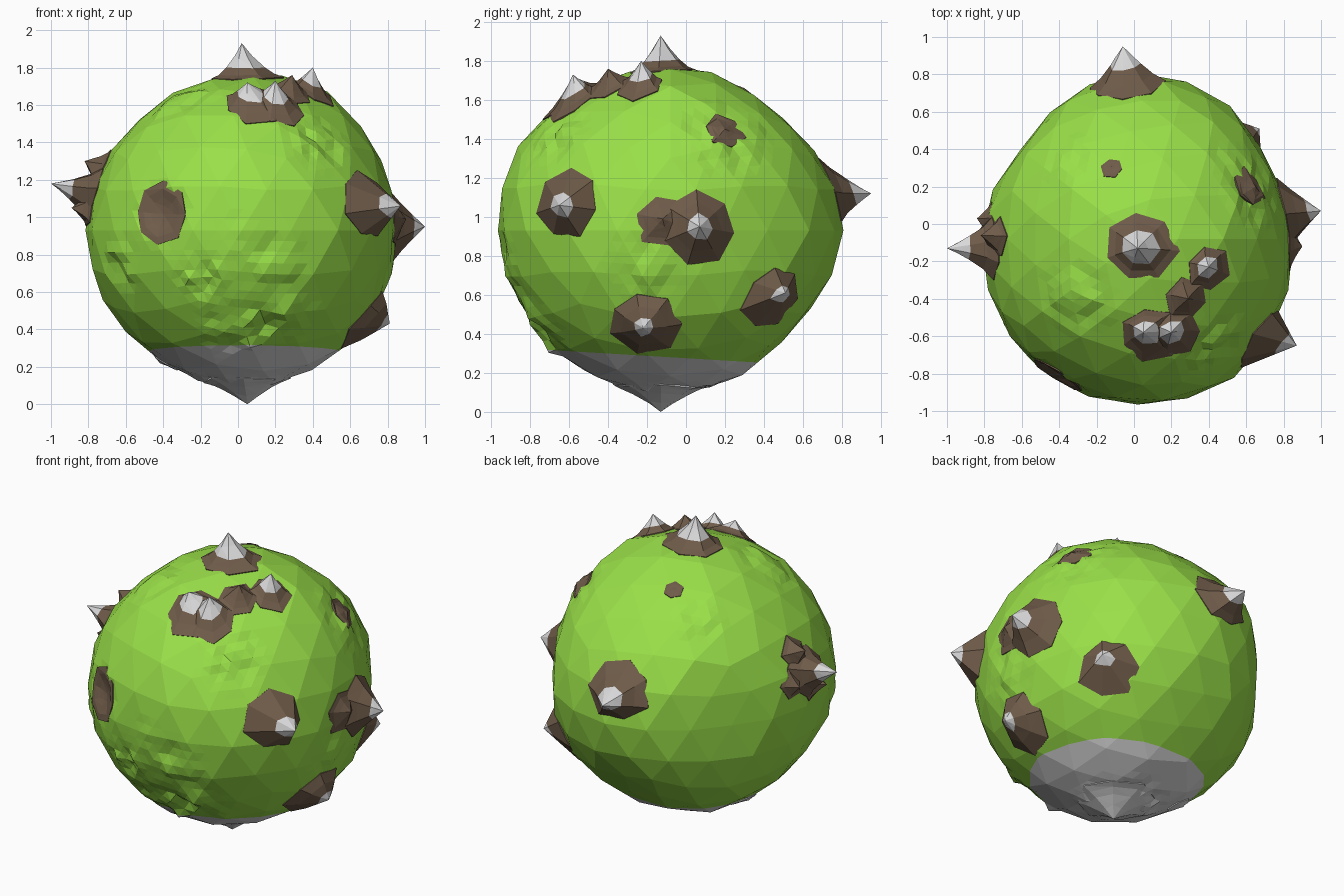
import bpy, bmesh, math, random
from mathutils import Vector, noise
from mathutils.bvhtree import BVHTree

if "Cube" in bpy.data.objects:
    bpy.data.objects.remove(bpy.data.objects["Cube"])

random.seed(4)
C = Vector((0.02, -0.08, 0.93))          # planet centre
R = Vector((0.83, 0.87, 0.83))           # planet radii


def material(name, rgb):
    m = bpy.data.materials.new(name)
    m.diffuse_color = (*rgb, 1)
    m.use_nodes = True
    m.node_tree.nodes["Principled BSDF"].inputs["Base Color"].default_value = m.diffuse_color
    return m


GRASS = material("grass green", (0.32, 0.74, 0.065))
EARTH = material("earth brown", (0.16, 0.107, 0.068))
SNOW = material("snow white", (0.70, 0.70, 0.71))


def finish(bm, name, mats):
    me = bpy.data.meshes.new(name)
    bm.to_mesh(me)
    for m in mats:
        me.materials.append(m)
    ob = bpy.data.objects.new(name, me)
    bpy.context.collection.objects.link(ob)
    return ob


# ---- planet: big flat facets with local fine relief ----
bm = bmesh.new()
bmesh.ops.create_icosphere(bm, subdivisions=3, radius=1)

# broad swells and hollows: direction, amount, angular width
swells = [((0.6, -0.75, 0.1), 0.04, 0.4), ((-0.7, -0.7, 0), 0.015, 0.4),
          ((0.5, 0, 0.85), 0.035, 0.3), ((-0.75, 0.62, 0), -0.075, 0.4),
          ((0, 0.7, 0.72), -0.045, 0.4), ((0.9, 0.42, 0), -0.045, 0.35),
          ((0, 0.75, -0.66), -0.06, 0.45), ((0, -0.85, 0.5), 0.02, 0.4),
          ((-0.65, 0, 0.75), -0.035, 0.45), ((0.05, 0.98, 0.05), 0.015, 0.3),
          ((-0.75, 0, -0.65), -0.02, 0.4)]
for v in bm.verts:
    d = v.co.normalized()
    k = 1.012 + 0.015 * noise.noise(d * 3)
    for axis, amount, width in swells:
        k += amount * math.exp(-(d.angle(Vector(axis)) / width) ** 2)
    v.co = C + Vector(d[i] * R[i] * k for i in range(3))

bmesh.ops.subdivide_edges(bm, edges=bm.edges[:], cuts=3, use_grid_fill=True)

# rough ground patches: centre, radius, relief height
rough = [((-0.2, -0.85, 0.7), 0.16, 0.05), ((0, -0.93, 0.9), 0.12, 0.04),
         ((0, -0.75, 0.4), 0.22, 0.05), ((0.25, -0.75, 0.45), 0.2, 0.04),
         ((-0.62, -0.6, 0.75), 0.15, 0.05), ((0.2, -0.9, 0.75), 0.2, 0.03),
         ((0.42, -0.65, 1.4), 0.2, 0.04), ((0.75, -0.2, 0.75), 0.2, 0.03),
         ((0.6, 0.2, 1.4), 0.25, 0.04), ((-0.3, -0.4, 1.6), 0.22, 0.03),
         ((-0.35, 0.35, 1.55), 0.15, 0.03), ((0, -0.1, 0.1), 0.3, 0.05)]
craters = [((-0.41, -0.80, 1.02), 0.16, 0.08)]
for v in bm.verts:
    out = (v.co - C).normalized()
    move = 0
    for p, r, h in rough:
        f = 1 - (v.co - Vector(p)).length / r
        if f > 0:
            move += h * min(1, f * 2) * noise.noise(v.co * 9)
    for p, r, h in craters:
        f = 1 - (v.co - Vector(p)).length / r
        if f > 0:
            move -= h * f
    v.co += out * move

# clean cut where the snowy underside begins
CUT = 0.275
bmesh.ops.bisect_plane(bm, geom=bm.verts[:] + bm.edges[:] + bm.faces[:],
                       plane_co=(0, 0, CUT), plane_no=(0, 0.06, 1))
bmesh.ops.triangulate(bm, faces=bm.faces[:])
for f in bm.faces:
    c = f.calc_center_median()
    f.material_index = 1 if c.z + 0.06 * c.y < CUT else 0
tree = BVHTree.FromBMesh(bm)
finish(bm, "planet", [GRASS, SNOW])
bm.free()


def ground(p, lift=0.0):
    """Point on the planet surface in the direction of p, raised by lift."""
    d = (Vector(p) - C).normalized()
    hit = tree.ray_cast(C, d)[0]
    return hit + d * lift


# ---- mountains: jagged brown skirt following the ground, snow tip ----
def mountain(name, base, r, apex=None, snow=0.5, sides=7, mats=(EARTH, SNOW), flare=0.4):
    base = ground(base)
    n = (base - C).normalized()
    u = n.orthogonal().normalized()
    w = n.cross(u)
    tip = Vector(apex) if apex else base + n * 0.012
    bm = bmesh.new()
    foot = []
    for i in range(sides):
        a = 2 * math.pi * i / sides
        rr = r * random.uniform(0.9, 1.12)
        foot.append(base + (u * math.cos(a) + w * math.sin(a)) * rr)
    rings = [[ground(p, -0.03) for p in foot], [ground(p, 0.006) for p in foot]]
    # flare > 0 gives a hollow slope, flare < 0 a blunt one
    for t in (0.5 * snow, snow, snow + 0.5 * (1 - snow)):
        ring = []
        for p in rings[1]:
            q = p.lerp(tip, t * random.uniform(0.92, 1.08))
            g = ground(q)
            h = ((q - C).length - (g - C).length) * t ** flare
            ring.append(ground(q, max(h, 0.008)))
        rings.append(ring)
    rings = [[bm.verts.new(p) for p in ring] for ring in rings]
    top = bm.verts.new(tip)
    for k in range(4):
        for i in range(sides):
            j = (i + 1) % sides
            f = bm.faces.new((rings[k][i], rings[k][j], rings[k + 1][j], rings[k + 1][i]))
            f.material_index = 1 if k == 3 else 0
    for i in range(sides):
        f = bm.faces.new((rings[4][i], rings[4][(i + 1) % sides], top))
        f.material_index = 1
    bmesh.ops.triangulate(bm, faces=bm.faces[:])
    bmesh.ops.recalc_face_normals(bm, faces=bm.faces[:])
    finish(bm, name, mats)
    bm.free()


BARE = (EARTH, EARTH)
mountain("north_peak", (0.03, -0.12, 1.75), 0.20, (0.02, -0.13, 1.93), 0.45, flare=0.6)
mountain("front_range_left", (0.09, -0.60, 1.62), 0.17, (0.05, -0.58, 1.72), 0.55)
mountain("front_range_right", (0.22, -0.60, 1.60), 0.15, (0.20, -0.58, 1.73), 0.5)
mountain("front_range_ridge", (0.29, -0.41, 1.68), 0.12, (0.29, -0.40, 1.76), 0.5, 6, BARE)
mountain("front_range_end", (0.40, -0.24, 1.68), 0.13, (0.40, -0.23, 1.80), 0.5, 6)
mountain("left_peak", (-0.80, -0.13, 1.15), 0.16, (-1.0, -0.13, 1.18), 0.6)
mountain("left_upper_crag", (-0.75, -0.08, 1.26), 0.11, (-0.82, -0.06, 1.30), 0.5, 5, BARE)
mountain("left_lower_crag", (-0.80, -0.16, 1.06), 0.11, (-0.89, -0.18, 1.05), 0.5, 5, BARE)
mountain("left_back_crag", (-0.80, 0.02, 1.10), 0.10, (-0.84, 0.03, 1.10), 0.5, 5, BARE)
mountain("back_peak", (-0.04, 0.72, 1.14), 0.20, (-0.06, 0.95, 1.12), 0.6, flare=0.3)
mountain("right_peak", (0.84, 0.08, 0.94), 0.19, (1.0, 0.07, 0.95), 0.66, flare=0.1)
mountain("right_shoulder", (0.85, -0.12, 0.98), 0.14, (0.90, -0.12, 0.99), 0.5, 6, BARE)
mountain("front_right_peak", (0.68, -0.61, 1.07), 0.18, (0.87, -0.65, 1.06), 0.62, flare=0.0)
mountain("low_right_peak", (0.68, -0.21, 0.46), 0.19, (0.81, -0.22, 0.43), 0.72, flare=-0.2)
mountain("back_right_peak", (0.55, 0.42, 0.60), 0.18, (0.67, 0.51, 0.61), 0.7, flare=0.0)
mountain("upper_right_crag", (0.58, 0.18, 1.41), 0.11, (0.65, 0.20, 1.45), 0.5, 6, BARE)
mountain("crater_floor", (-0.41, -0.80, 1.02), 0.155, None, 0.5, 8, BARE)
mountain("small_earth_patch", (-0.12, 0.31, 1.66), 0.06, None, 0.5, 6, BARE)
mountain("south_peak", (0.03, -0.13, 0.10), 0.24, (0.05, -0.13, 0.0), 0.4, 8, (SNOW, SNOW))
mountain("south_rock", (-0.38, -0.05, 0.24), 0.08, (-0.42, -0.05, 0.22), 0.5, 6, (SNOW, SNOW))
